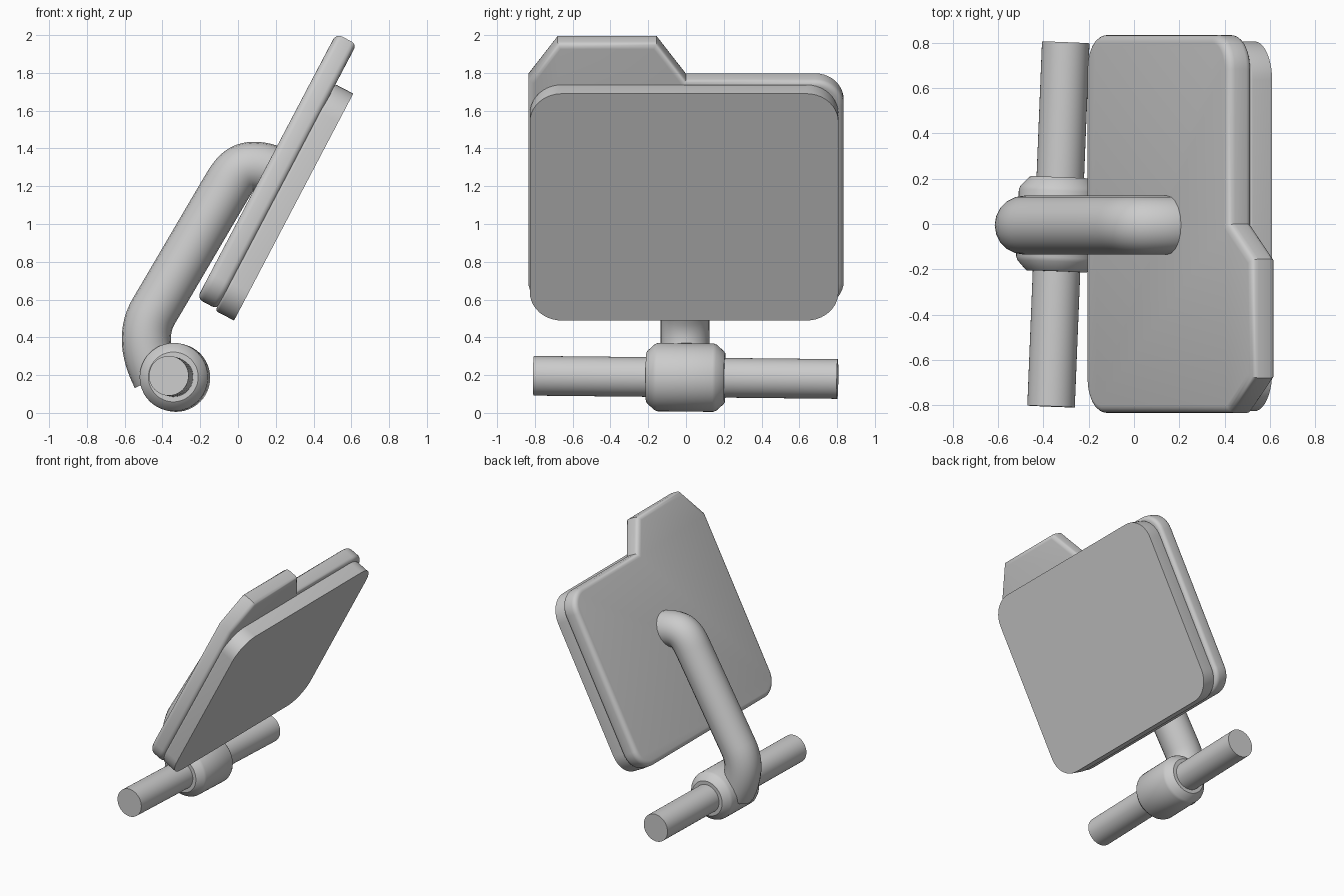
import bpy, bmesh
from math import cos, sin, pi, radians
from mathutils import Matrix, Vector

if "Cube" in bpy.data.objects:
    bpy.data.objects.remove(bpy.data.objects["Cube"])


def finish(ob, angle=35):
    bpy.ops.object.select_all(action='DESELECT')
    ob.select_set(True)
    bpy.context.view_layer.objects.active = ob
    if ob.type == 'CURVE':
        bpy.ops.object.convert(target='MESH')
    bpy.ops.object.shade_smooth_by_angle(angle=radians(angle))


def add_mesh(name, bm, matrix):
    bmesh.ops.recalc_face_normals(bm, faces=bm.faces)
    bm.transform(matrix)
    me = bpy.data.meshes.new(name)
    bm.to_mesh(me)
    bm.free()
    ob = bpy.data.objects.new(name, me)
    bpy.context.collection.objects.link(ob)
    finish(ob)


def arc(cx, cy, r, start, steps=10):
    """Quarter circle, counter-clockwise from start degrees."""
    return [(cx + r * cos(radians(start + 90 * i / steps)),
             cy + r * sin(radians(start + 90 * i / steps))) for i in range(steps + 1)]


def slab(name, outline, low, high, bevel_low, bevel_high, matrix):
    """Extruded outline with separately rounded rims."""
    bm = bmesh.new()
    face = bm.faces.new([bm.verts.new((x, y, low)) for x, y in outline])
    top = bmesh.ops.extrude_face_region(bm, geom=[face], use_keep_orig=True)['geom']
    bmesh.ops.translate(bm, vec=(0, 0, high - low),
                        verts=[g for g in top if isinstance(g, bmesh.types.BMVert)])
    for z, width in ((low, bevel_low), (high, bevel_high)):
        if width:
            rim = [e for e in bm.edges if all(abs(v.co.z - z) < 1e-5 for v in e.verts)]
            bmesh.ops.bevel(bm, geom=rim, offset=width, segments=4, profile=0.5,
                            affect='EDGES', clamp_overlap=True)
    add_mesh(name, bm, matrix)


def lathe(name, profile, matrix, steps=48):
    """Spin a (radius, height) profile around local z."""
    bm = bmesh.new()
    verts = [bm.verts.new((r, 0, h)) for r, h in profile]
    edges = [bm.edges.new(pair) for pair in zip(verts, verts[1:])]
    bmesh.ops.spin(bm, geom=verts + edges, cent=(0, 0, 0), axis=(0, 0, 1),
                   angle=2 * pi, steps=steps)
    bmesh.ops.remove_doubles(bm, verts=bm.verts, dist=1e-4)
    add_mesh(name, bm, matrix)


# Tilted panel frame: local x = world y, local y = up the slope, local z = outward
up = Vector((0.465, 0, 0.885)).normalized()
out = Vector((up.z, 0, -up.x))
tilt = Matrix((Vector((0, 1, 0)), up, out)).transposed().to_4x4()

# Back panel with a folder-style tab
r = 0.15
back = (arc(-0.835 + r, 0.435 + r, r, 180) + arc(0.835 - r, 0.435 + r, r, 270)
        + arc(0.835 - r, 1.795 - r, r, 0)
        + [(0.0, 1.795), (-0.155, 2.02), (-0.68, 2.02), (-0.835, 1.795)])
slab("back_panel", back, -0.474, -0.352, 0.035, 0.03, tilt)

# Front panel with rounded corners
r = 0.17
front = (arc(-0.827 + r, 0.423 + r, r, 180) + arc(0.807 - r, 0.423 + r, r, 270)
         + arc(0.807 - r, 1.78 - r, r, 0) + arc(-0.827 + r, 1.78 - r, r, 90))
slab("front_panel", front, -0.358, -0.246, 0.015, 0, tilt)

# Bent support arm: (x, z), tangent, left and right handle lengths
path = [((-0.43, 0.19), (-0.45, 0.89), 0.1, 0.13),
        ((-0.445, 0.54), (0.51, 0.86), 0.13, 0.2),
        ((-0.06, 1.195), (0.51, 0.86), 0.2, 0.07),
        ((0.08, 1.305), (1, 0), 0.07, 0.06),
        ((0.23, 1.26), (0.86, -0.51), 0.06, 0.06)]
cu = bpy.data.curves.new("support_arm", 'CURVE')
cu.dimensions = '3D'
cu.bevel_depth = 0.13
cu.bevel_resolution = 8
cu.resolution_u = 14
cu.use_fill_caps = True
sp = cu.splines.new('BEZIER')
sp.bezier_points.add(len(path) - 1)
for bp, (p, t, a, b) in zip(sp.bezier_points, path):
    co, tan = Vector((p[0], -0.005, p[1])), Vector((t[0], 0, t[1])).normalized()
    bp.handle_left_type = bp.handle_right_type = 'FREE'
    bp.co, bp.handle_left, bp.handle_right = co, co - tan * a, co + tan * b
arm = bpy.data.objects.new("support_arm", cu)
bpy.context.collection.objects.link(arm)
finish(arm)

# Cross rod and its chamfered hub, on a slightly skewed axis
axis = Vector((0.065, 1.61, -0.017))
place = Matrix.Translation((-0.334, -0.002, 0.188)) @ axis.to_track_quat('Z', 'Y').to_matrix().to_4x4()
lathe("cross_rod", [(0, -0.805), (0.105, -0.805), (0.105, 0.805), (0, 0.805)], place)
half = [(0, -0.208), (0.132, -0.208), (0.139, -0.203), (0.174, -0.165), (0.181, -0.148)]
lathe("hub", half + [(rad, -h) for rad, h in reversed(half)], place)
